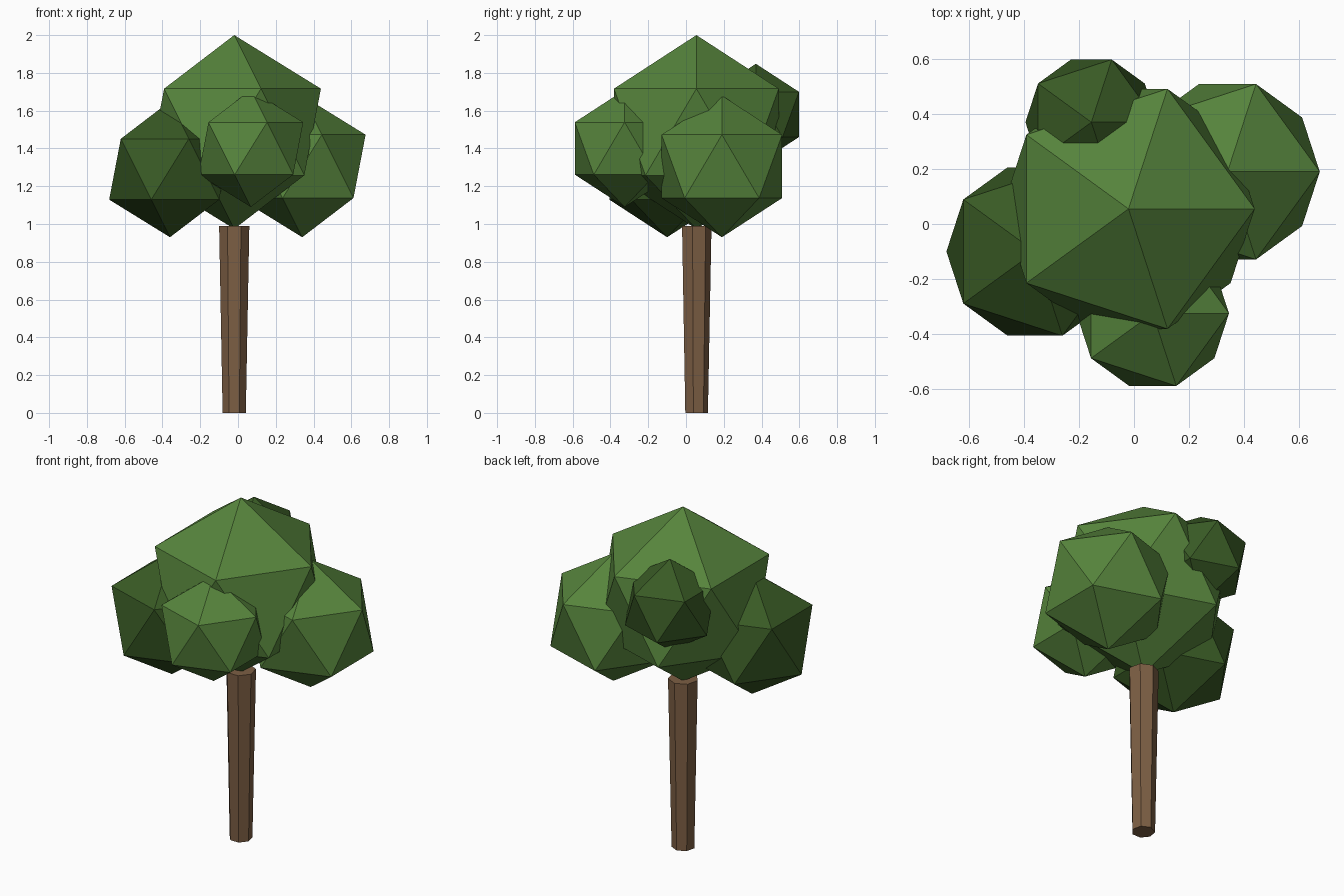
import bpy

# Remove the default cube
cube = bpy.data.objects.get("Cube")
if cube:
    bpy.data.objects.remove(cube, do_unlink=True)


def make_material(name, rgb):
    mat = bpy.data.materials.new(name)
    mat.use_nodes = True
    colour = (*rgb, 1.0)
    mat.diffuse_color = colour
    mat.node_tree.nodes["Principled BSDF"].inputs["Base Color"].default_value = colour
    return mat


light_green = make_material("light green leaves", (0.093, 0.231, 0.045))
dark_green = make_material("dark green leaves", (0.04, 0.102, 0.018))
brown = make_material("brown bark", (0.205, 0.114, 0.058))


def finish(name, mat):
    obj = bpy.context.object
    obj.name = obj.data.name = name
    obj.data.materials.append(mat)
    bpy.ops.object.shade_flat()


def leaf_clump(name, centre, radius, mat):
    bpy.ops.mesh.primitive_ico_sphere_add(subdivisions=1, radius=radius, location=centre)
    finish(name, mat)


# Trunk: a faceted column that widens slightly upward
trunk_height = 0.99
bpy.ops.mesh.primitive_cone_add(vertices=7, radius1=0.063, radius2=0.082,
                                depth=trunk_height,
                                location=(-0.02, 0.053, trunk_height / 2))
finish("trunk", brown)

# Crown: one large clump ringed by four smaller ones
leaf_clump("crown_centre", (-0.02, 0.055, 1.487), 0.513, light_green)
leaf_clump("crown_left", (0.34, 0.19, 1.305), 0.375, light_green)
leaf_clump("crown_front", (0.068, -0.325, 1.40), 0.31, light_green)
leaf_clump("crown_right", (-0.36, -0.10, 1.29), 0.36, dark_green)
leaf_clump("crown_back", (-0.155, 0.37, 1.58), 0.268, dark_green)
